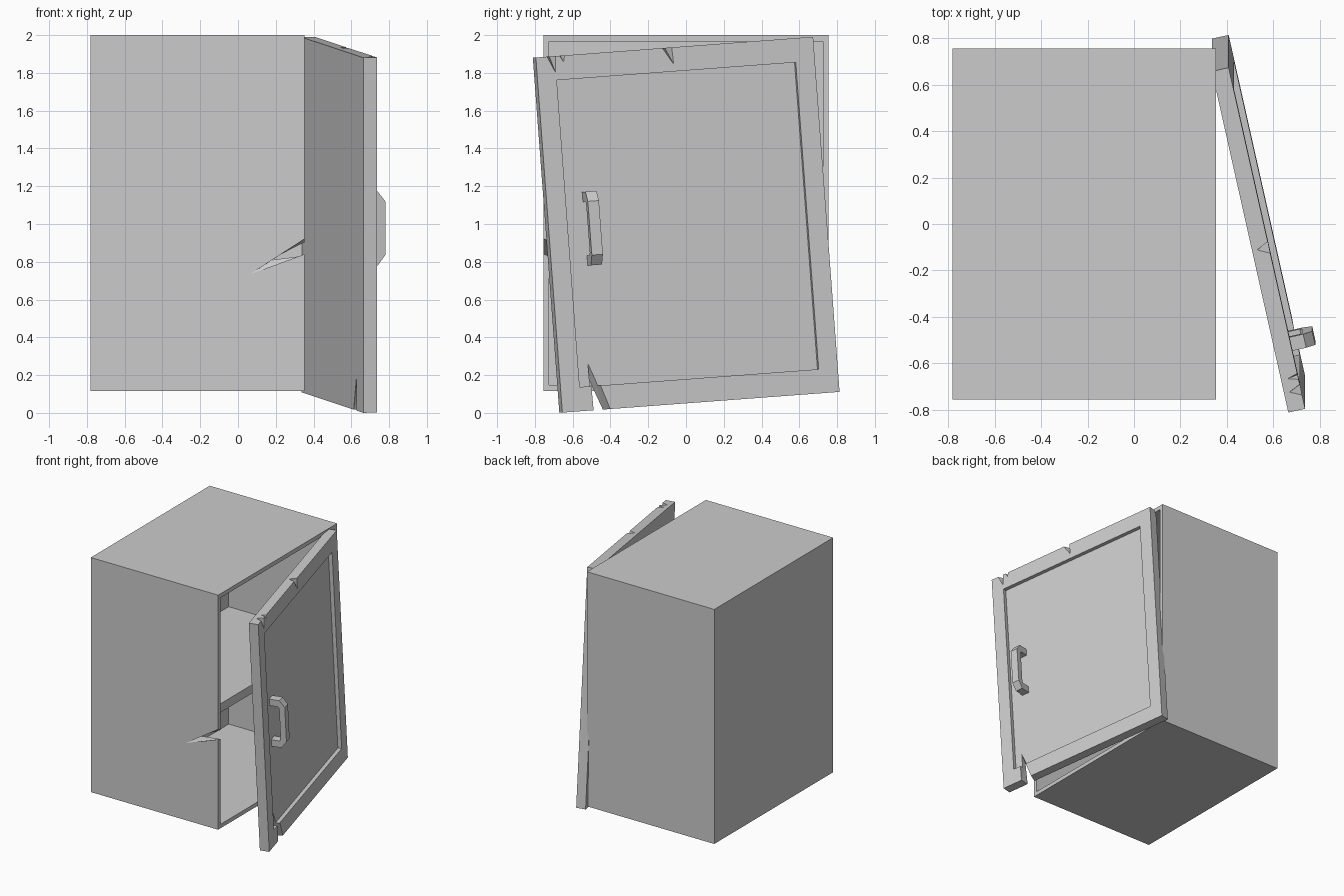
import bpy, bmesh
from math import radians
from mathutils import Matrix, Vector

if "Cube" in bpy.data.objects:
    bpy.data.objects.remove(bpy.data.objects["Cube"])


def finish(name, bm):
    bmesh.ops.recalc_face_normals(bm, faces=bm.faces)
    me = bpy.data.meshes.new(name)
    bm.to_mesh(me)
    bm.free()
    ob = bpy.data.objects.new(name, me)
    bpy.context.collection.objects.link(ob)
    return ob


def box(name, lo, hi):
    bm = bmesh.new()
    bmesh.ops.create_cube(bm, size=1)
    lo, hi = Vector(lo), Vector(hi)
    for v in bm.verts:
        v.co = Vector([(lo[i] + hi[i]) / 2 + v.co[i] * (hi[i] - lo[i]) for i in range(3)])
    return finish(name, bm)


def hull(name, pts):
    bm = bmesh.new()
    for p in pts:
        bm.verts.new(p)
    bmesh.ops.convex_hull(bm, input=bm.verts[:])
    return finish(name, bm)


def cut(ob, cutter):
    m = ob.modifiers.new("cut", 'BOOLEAN')
    m.operation = 'DIFFERENCE'
    m.solver = 'EXACT'
    m.object = cutter
    bpy.context.view_layer.objects.active = ob
    bpy.ops.object.modifier_apply(modifier=m.name)
    bpy.data.objects.remove(cutter)


# Cabinet shell, open on the +x side
shell = box("cabinet_shell", (-0.78, -0.755, 0.115), (0.352, 0.755, 2.0))
cut(shell, box("cavity", (-0.59, -0.725, 0.147), (0.5, 0.725, 1.967)))

# Torn wedge in the -y wall
cut(shell, hull("tear", [(0.065, -0.756, 0.735), (0.40, -0.756, 0.952), (0.40, -0.756, 0.858),
                         (0.20, -0.72, 0.822), (0.40, -0.72, 0.925), (0.40, -0.72, 0.848)]))

# Inner shelf
box("shelf", (-0.60, -0.735, 1.02), (0.32, 0.735, 1.09))

# Door, in local space: hinge at the origin, x outward, -y towards the free edge
W, H, T = 1.508, 1.885, 0.074
door = box("door", (0, -W, 0), (T, 0, H))
cut(door, box("panel_recess", (T - 0.03, -W + 0.104, 0.128), (T + 0.1, -0.104, H - 0.128)))

# Chips along the top edge: edge start, edge end, tip position, tip height, depth
for a, b, tip, th, d in [(0.82, 0.769, 0.765, 1.795, 0.052),
                         (1.447, 1.40, 1.407, 1.796, 0.05),
                         (1.378, 1.352, 1.36, 1.85, 0.045)]:
    mid = (a + b) / 2
    cut(door, hull("chip", [(T, -a, H), (T, -b, H), (T, -tip, th),
                            (T - d, -mid, H), (T + 0.05, -mid, H + 0.05)]))

# Crack through the bottom edge
cut(door, hull("crack", [(T + 0.001, -1.343, 0.29), (T + 0.001, -1.338, -0.01),
                         (T + 0.001, -1.244, -0.01), (-0.001, -1.345, 0.19),
                         (-0.001, -1.336, -0.01), (-0.001, -1.268, -0.01)]))

# Handle: chamfered C profile extruded across its width
profile = [(-0.005, 1.157), (0.05, 1.157), (0.09, 1.105), (0.09, 0.82), (0.05, 0.766),
           (-0.005, 0.766), (-0.005, 0.82), (0.035, 0.82), (0.045, 0.835),
           (0.045, 1.09), (0.035, 1.103), (-0.005, 1.103)]
bm = bmesh.new()
# base sits on the recessed panel
face = bm.faces.new([bm.verts.new((T + (n if n > 0 else -0.035), -1.305, h)) for n, h in profile])
ext = bmesh.ops.extrude_face_region(bm, geom=[face])
bmesh.ops.translate(bm, vec=(0, 0.06, 0),
                    verts=[v for v in ext["geom"] if isinstance(v, bmesh.types.BMVert)])
handle = finish("door_handle", bm)

# Hang the door: swung open, then sagging sideways
place = (Matrix.Translation((0.335, 0.797, 0.11))
         @ Matrix.Rotation(radians(4.27), 4, 'X')
         @ Matrix.Rotation(radians(12.6), 4, 'Z'))
for ob in (door, handle):
    ob.data.transform(place)
